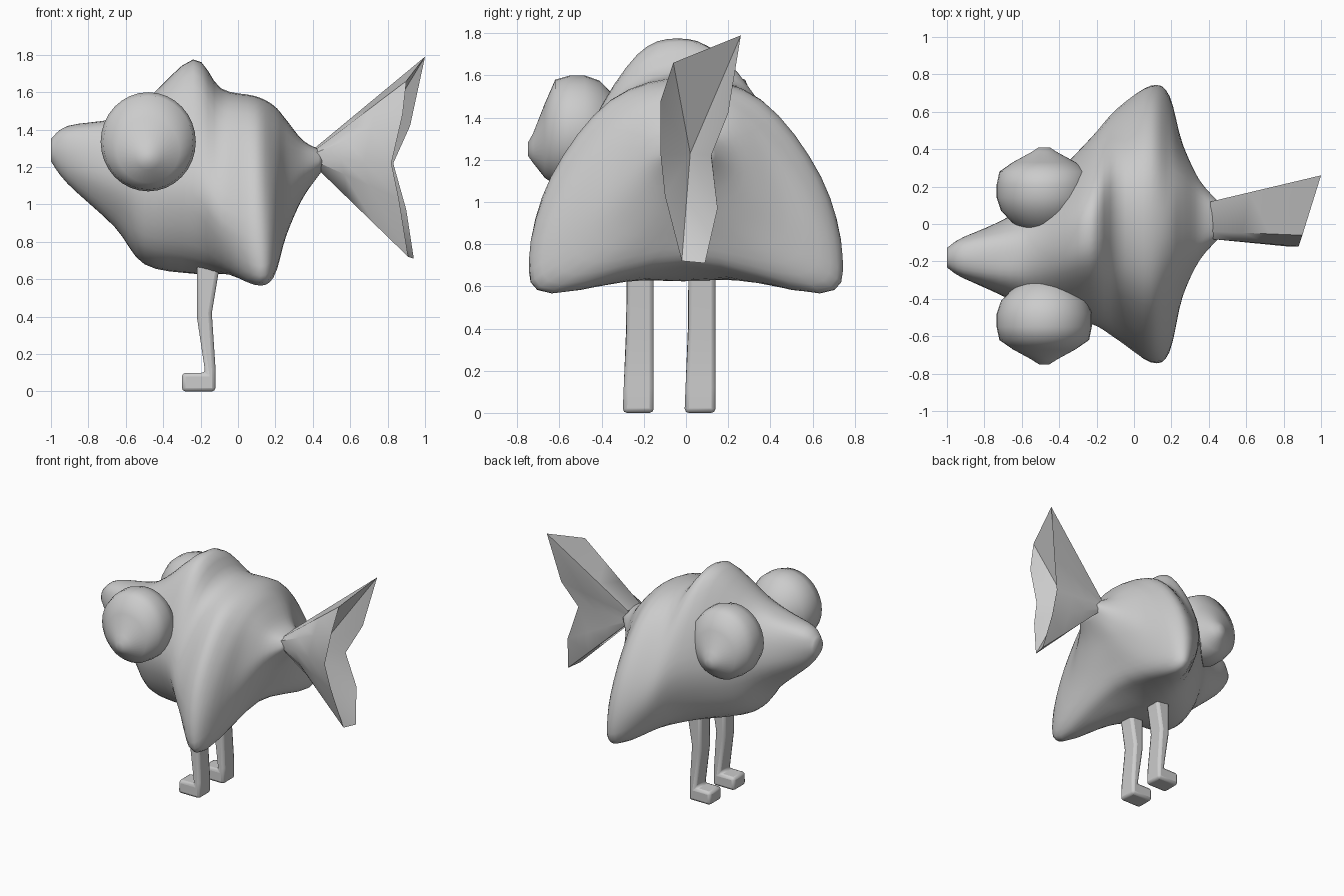
import bpy, bmesh, math
from mathutils import Vector

if "Cube" in bpy.data.objects:
    bpy.data.objects.remove(bpy.data.objects["Cube"])


def finish(name, bm, angle=180):
    bmesh.ops.recalc_face_normals(bm, faces=bm.faces)
    me = bpy.data.meshes.new(name)
    bm.to_mesh(me)
    bm.free()
    ob = bpy.data.objects.new(name, me)
    bpy.context.collection.objects.link(ob)
    bpy.ops.object.select_all(action='DESELECT')
    ob.select_set(True)
    bpy.context.view_layer.objects.active = ob
    bpy.ops.object.shade_smooth_by_angle(angle=math.radians(angle))
    return ob


def loft(rings, tip=None):
    """Skin closed rings; cap both ends, the last one to a recessed tip if given."""
    bm = bmesh.new()
    vs = [[bm.verts.new(p) for p in r] for r in rings]
    n = len(rings[0])
    for a, b in zip(vs, vs[1:]):
        for i in range(n):
            j = (i + 1) % n
            bm.faces.new((a[i], a[j], b[j], b[i]))
    bm.faces.new(vs[0])
    if tip:
        c = bm.verts.new(tip)
        for i in range(n):
            bm.faces.new((vs[-1][i], vs[-1][(i + 1) % n], c))
    else:
        bm.faces.new(vs[-1])
    return bm


def spline(pts, closed, steps=4):
    """Catmull-Rom curve through the points."""
    n, out = len(pts), []
    for i in range(n if closed else n - 1):
        idx = [i - 1, i, i + 1, i + 2]
        idx = [k % n if closed else min(max(k, 0), n - 1) for k in idx]
        a, b, c, d = (pts[k] for k in idx)
        for s in range(steps):
            t = s / steps
            out.append(0.5 * (2 * b + (c - a) * t + (2 * a - 5 * b + 4 * c - d) * t * t
                              + (3 * b - a - 3 * c + d) * t ** 3))
    return out if closed else out + [pts[-1]]


# Body with drooping side fins: x, centre y, top z, four (half width, z), bottom z
sections = [
    (-1.0, -.18, 1.35, .03, 1.34, .05, 1.31, .05, 1.27, .03, 1.24, 1.23),
    (-.91, -.18, 1.42, .08, 1.39, .11, 1.30, .10, 1.20, .06, 1.13, 1.11),
    (-.66, -.18, 1.46, .12, 1.43, .20, 1.30, .22, 1.10, .12, .93, .88),
    (-.50, -.15, 1.55, .15, 1.49, .28, 1.30, .33, 1.05, .22, .78, .68),
    (-.24, -.04, 1.775, .19, 1.70, .40, 1.38, .49, 1.05, .32, .72, .63),
    (-.09, .0, 1.62, .30, 1.51, .55, 1.15, .61, .86, .42, .66, .63),
    (.09, .0, 1.58, .36, 1.48, .64, 1.12, .74, .74, .62, .57, .68),
    (.19, .0, 1.53, .30, 1.43, .56, 1.10, .68, .77, .59, .61, .73),
    (.26, .02, 1.45, .23, 1.38, .38, 1.12, .40, .93, .27, .84, .86),
    (.35, .02, 1.34, .14, 1.31, .21, 1.20, .20, 1.11, .12, 1.05, 1.04),
    (.45, .02, 1.29, .07, 1.28, .10, 1.24, .09, 1.21, .05, 1.19, 1.18),
]
rings = []
for x, yc, zt, *mid, zb in sections:
    side = [(mid[k], mid[k + 1]) for k in range(0, 8, 2)]
    half = [(0, zt)] + side + [(0, zb)] + [(-w, z) for w, z in reversed(side)]
    rings.append(spline([Vector((x, yc + w, z)) for w, z in half], True))
columns = [spline(list(c), False) for c in zip(*rings)]
finish("body", loft(list(zip(*columns))))

# Bulging eyes, mirrored across the head
eye_rings = [(-.75, .03, 1.25), (-.725, .07, 1.255), (-.67, .175, 1.29), (-.62, .25, 1.33),
             (-.55, .265, 1.335), (-.48, .265, 1.335), (-.41, .24, 1.335),
             (-.34, .17, 1.335), (-.29, .09, 1.335)]
for name, s in (("near_eye", 1), ("far_eye", -1)):
    rings = []
    for y, r, cz in eye_rings:
        rings.append([(-.48 + .96 * r * math.cos(a), -.17 + s * (y + .17), cz + r * math.sin(a))
                      for a in (k * math.tau / 32 for k in range(32))])
    finish(name, loft(rings))

# Flared hollow tail
end = [Vector(p) for p in [
    (1.0, .26, 1.79), (.90, -.06, 1.66), (.88, -.12, 1.48), (.82, -.12, 1.22), (.86, -.10, 1.03),
    (.91, -.02, .72), (.94, .09, .71), (.90, .15, .97), (.83, .12, 1.22), (.92, .20, 1.42)]]
rings = []
for t in (0, .35, .65, 1):
    ring = []
    for p in end:
        base = Vector((.41, .02 + max(-.1, min(.1, p.y)), 1.25 + .09 * (p.z - 1.22)))
        ring.append(base.lerp(p, t))
    rings.append(ring)
finish("tail_fin", loft(rings, (.66, .02, 1.23)), 40)

# Legs with feet: side profile extruded across and rounded
profile = [(-.30, 0), (-.12, 0), (-.12, .12), (-.14, .42), (-.09, .72), (-.09, .85),
           (-.22, .85), (-.22, .40), (-.175, .10), (-.30, .10)]
for name, yc in (("near_leg", -.225), ("far_leg", .068)):
    rings = []
    for y in (-1, 1):
        rings.append([(x, yc + (.072 if y > 0 else -.075 + min(z, .5) * .04), z)
                      for x, z in profile])
    leg = finish(name, loft(rings), 40)
    bev = leg.modifiers.new("round", 'BEVEL')
    bev.width, bev.segments = .02, 2
